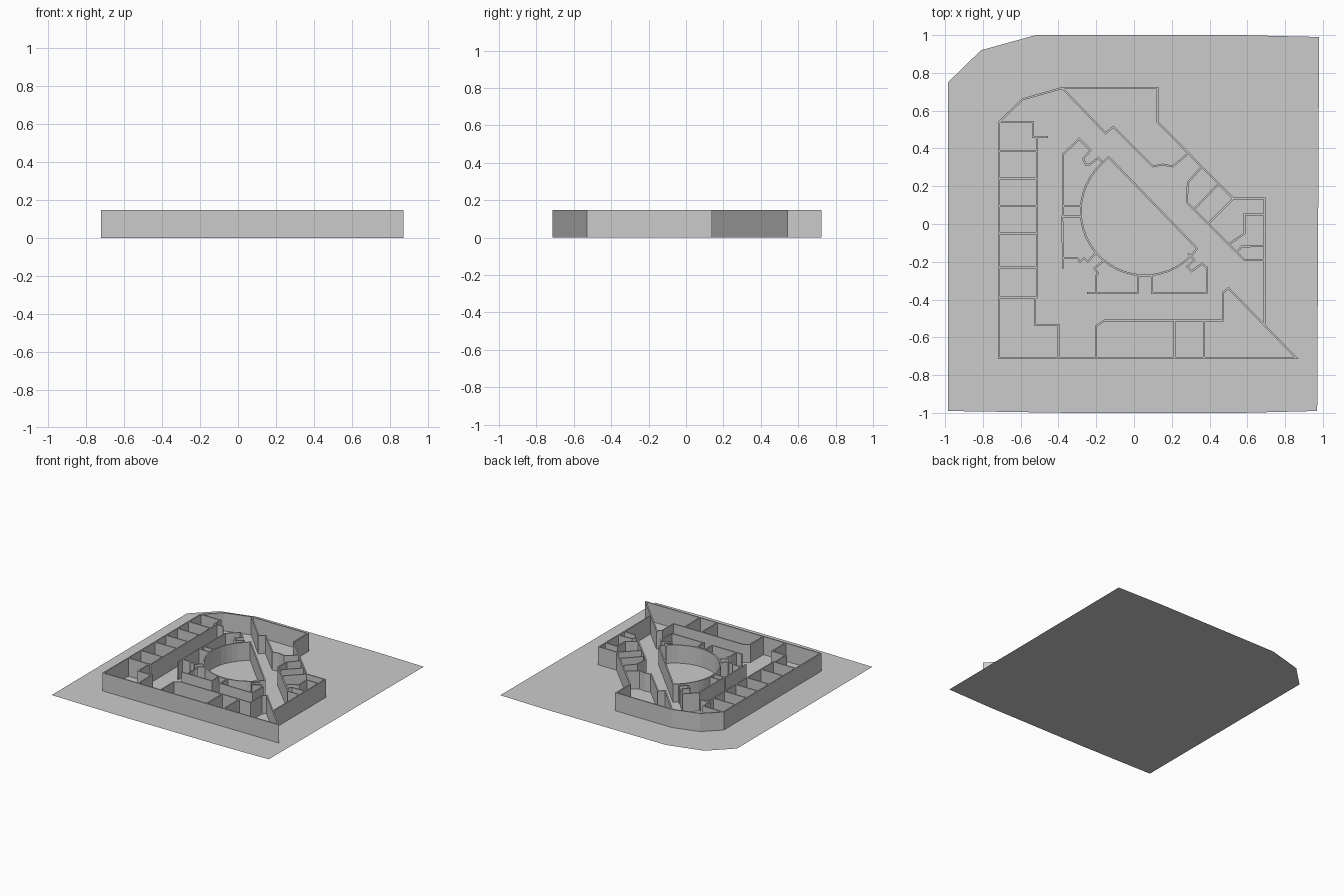
import bpy, bmesh
from math import radians, cos, sin
from mathutils import Vector

HEIGHT, HALF = 0.147, 0.005


def finish(name, bm):
    bmesh.ops.recalc_face_normals(bm, faces=bm.faces)
    mesh = bpy.data.meshes.new(name)
    bm.to_mesh(mesh)
    bm.free()
    obj = bpy.data.objects.new(name, mesh)
    bpy.context.collection.objects.link(obj)
    return obj


def add_wall(bm, path):
    """Thin mitred wall along an open 2D path."""
    pts = [Vector(p) for p in path]
    dirs = [(b - a).normalized() for a, b in zip(pts, pts[1:])]
    norms = [Vector((-d.y, d.x)) for d in dirs]
    rings = []
    for i, p in enumerate(pts):
        n0, n1 = norms[max(i - 1, 0)], norms[min(i, len(norms) - 1)]
        m = (n0 + n1).normalized()
        off = m * (HALF / max(m.dot(n0), 0.35))
        rings.append([bm.verts.new((q.x, q.y, z)) for q, z in
                      ((p + off, 0), (p + off, HEIGHT), (p - off, HEIGHT), (p - off, 0))])
    for a, b in zip(rings, rings[1:]):
        for k in range(3):
            bm.faces.new((a[k], a[k + 1], b[k + 1], b[k]))
    bm.faces.new(rings[0])
    bm.faces.new(rings[-1][::-1])


def walls(name, *paths):
    bm = bmesh.new()
    for path in paths:
        add_wall(bm, path)
    return finish(name, bm)


# Flat site sheet
bm = bmesh.new()
outline = [(-0.985, 0.75), (-0.985, -0.99), (-0.34, -1), (0.57, -1), (0.97, -0.99),
           (0.98, 0.99), (0.57, 1), (-0.52, 1), (-0.81, 0.92)]
bm.faces.new([bm.verts.new((x, y, 0)) for x, y in outline])
finish("site_sheet", bm)

# Outer perimeter
walls("perimeter_wall",
      [(0.69, -0.53), (0.69, 0.135), (0.525, 0.135), (0.125, 0.54), (0.125, 0.72),
       (-0.38, 0.72), (-0.59, 0.66), (-0.715, 0.54), (-0.715, -0.71), (0.86, -0.71),
       (0.5, -0.34), (0.47, -0.365), (0.47, -0.51), (-0.155, -0.51), (-0.2, -0.54),
       (-0.2, -0.71)])

# South rooms
walls("south_partition", *[[(x, -0.51), (x, -0.71)] for x in (0.215, 0.37)])

# West row of rooms
walls("west_corridor_wall",
      [(-0.715, 0.54), (-0.535, 0.54), (-0.535, 0.46), (-0.455, 0.46)],
      [(-0.515, 0.46), (-0.515, -0.39), (-0.525, -0.395), (-0.525, -0.535),
       (-0.4, -0.535), (-0.4, -0.71)])
walls("west_partition", *[[(-0.715, y), (-0.515, y)]
                          for y in (0.385, 0.24, 0.095, -0.05, -0.23, -0.39)])

# Diagonal north-east wing
walls("diagonal_wall",
      [(-0.38, 0.72), (-0.15, 0.48), (-0.11, 0.515), (0.10, 0.305), (0.15, 0.315),
       (0.205, 0.305), (0.29, 0.375)])
walls("east_rooms",
      [(0.36, 0.305), (0.285, 0.22), (0.28, 0.115), (0.585, -0.19), (0.69, -0.19)],
      [(0.445, 0.21), (0.325, 0.085)],
      [(0.525, 0.135), (0.395, 0.005)],
      [(0.69, 0.05), (0.585, 0.05), (0.585, -0.05), (0.505, -0.105)],
      [(0.69, -0.115), (0.57, -0.12), (0.545, -0.15)])

# Round hall cut off by a straight chord
arc = [(0.058 + 0.34 * cos(radians(a)), 0.068 + 0.34 * sin(radians(a)))
       for a in range(132, 325, 8)]
walls("round_hall", [(0.325, -0.12), (-0.135, 0.355)] + arc + [(0.325, -0.12)])

# Small rooms wrapped around the hall
walls("hall_west_rooms",
      [(-0.28, 0.095), (-0.375, 0.095), (-0.375, 0.37), (-0.29, 0.45), (-0.23, 0.39),
       (-0.27, 0.345), (-0.255, 0.315), (-0.235, 0.315), (-0.19, 0.35), (-0.17, 0.33)],
      [(-0.375, 0.095), (-0.375, 0.04)],
      [(-0.28, 0.04), (-0.38, 0.04), (-0.375, -0.235)],
      [(-0.375, -0.18), (-0.30, -0.18), (-0.285, -0.2), (-0.265, -0.18),
       (-0.245, -0.2), (-0.2, -0.15)])
walls("hall_south_rooms",
      [(-0.155, -0.19), (-0.21, -0.235), (-0.19, -0.26), (-0.2, -0.275), (-0.2, -0.365)],
      [(-0.25, -0.365), (0.02, -0.365), (0.02, -0.27)],
      [(0.02, -0.275), (0.095, -0.275)],
      [(0.095, -0.27), (0.095, -0.365), (0.385, -0.365), (0.385, -0.23), (0.36, -0.21),
       (0.305, -0.25), (0.28, -0.225), (0.32, -0.19), (0.285, -0.155)])
